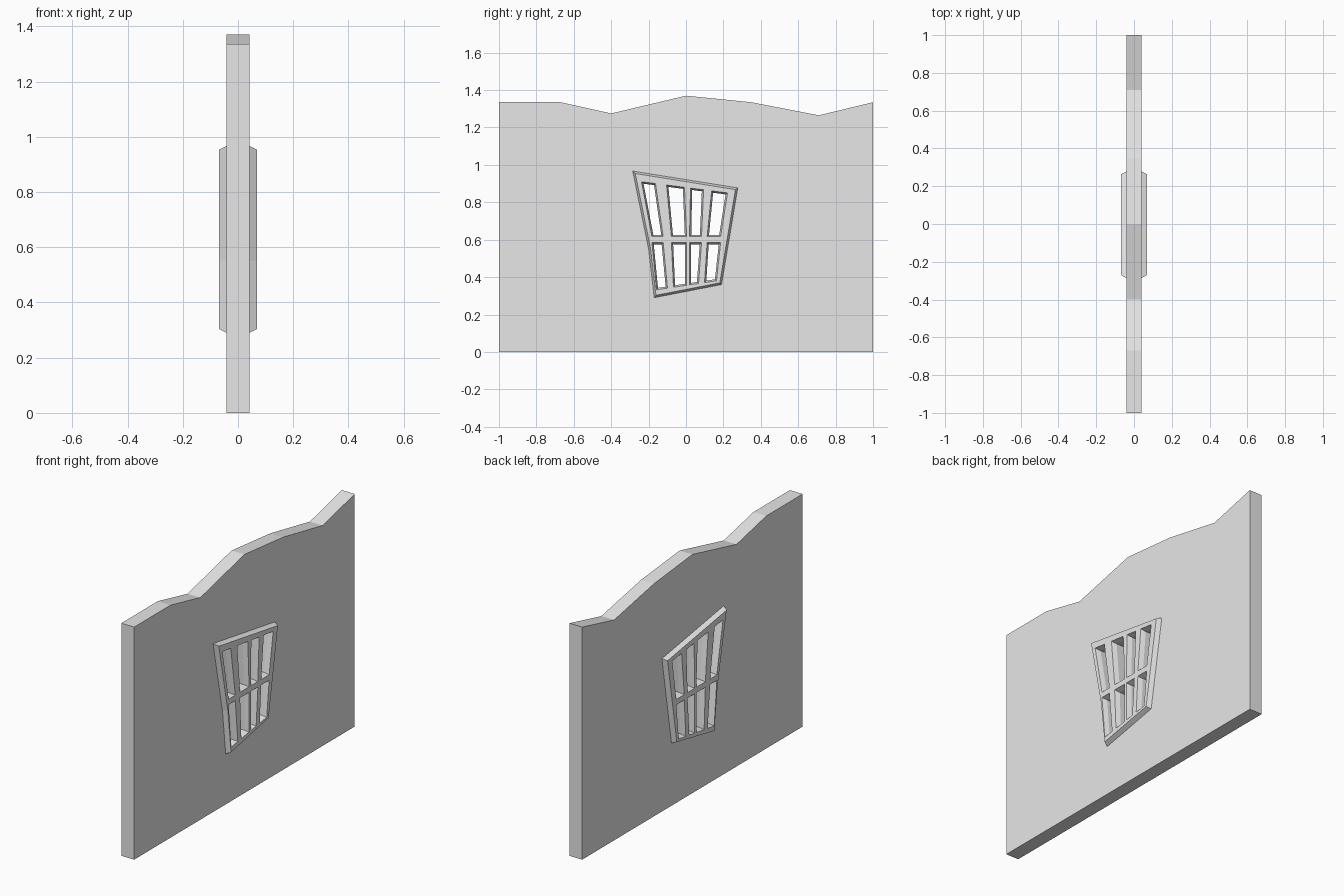
import bpy
import bmesh
from mathutils import Vector

if "Cube" in bpy.data.objects:
    bpy.data.objects.remove(bpy.data.objects["Cube"], do_unlink=True)

plaster = bpy.data.materials.new("light_grey")
plaster.use_nodes = True
plaster.diffuse_color = (0.8, 0.8, 0.8, 1)
plaster.node_tree.nodes["Principled BSDF"].inputs["Base Color"].default_value = (0.8, 0.8, 0.8, 1)

HALF_WALL = 0.041
HALF_FRAME = 0.068


def inset(points, amount):
    """Move every edge of a counter-clockwise (y, z) outline inwards."""
    pts = [Vector(p) for p in points]
    result = []
    for i, p in enumerate(pts):
        a = (p - pts[i - 1]).normalized()
        b = (pts[(i + 1) % len(pts)] - p).normalized()
        na, nb = Vector((-a.y, a.x)), Vector((-b.y, b.x))
        result.append(p + (na + nb) * amount / (1 + na.dot(nb)))
    return result


def prism(name, outlines, layers):
    """Skin each outline through layers of (x, inset amount)."""
    bm = bmesh.new()
    for outline in outlines:
        rings = [[bm.verts.new((x, p[0], p[1])) for p in inset(outline, amount)]
                 for x, amount in layers]
        n = len(outline)
        for low, high in zip(rings, rings[1:]):
            for i in range(n):
                j = (i + 1) % n
                bm.faces.new((low[i], low[j], high[j], high[i]))
        bm.faces.new(rings[0][::-1])
        bm.faces.new(rings[-1])
    bmesh.ops.recalc_face_normals(bm, faces=bm.faces)
    mesh = bpy.data.meshes.new(name)
    bm.to_mesh(mesh)
    bm.free()
    mesh.materials.append(plaster)
    obj = bpy.data.objects.new(name, mesh)
    bpy.context.collection.objects.link(obj)
    return obj


def cut(target, cutter):
    """Subtract the cutter, then discard it."""
    mod = target.modifiers.new("opening", 'BOOLEAN')
    mod.operation = 'DIFFERENCE'
    mod.solver = 'EXACT'
    mod.object = cutter
    bpy.context.view_layer.objects.active = target
    bpy.ops.object.modifier_apply(modifier=mod.name)
    bpy.data.objects.remove(cutter, do_unlink=True)


# Wall slab with a wavy top edge
wall_outline = [(-1, 0), (1, 0), (1, 1.335), (0.71, 1.265), (0.35, 1.335),
                (0, 1.37), (-0.4, 1.275), (-0.67, 1.335), (-1, 1.335)]
wall = prism("wall", [wall_outline], [(-HALF_WALL, 0), (HALF_WALL, 0)])

# Crooked window frame, chamfered on both sides of the wall
frame_outline = [(-0.17, 0.29), (0.19, 0.36), (0.277, 0.877),
                 (-0.285, 0.967), (-0.2, 0.55)]
frame = prism("window_frame", [frame_outline],
              [(-HALF_FRAME, 0.011), (-HALF_WALL, 0),
               (HALF_WALL, 0), (HALF_FRAME, 0.011)])
cut(wall, prism("wall_opening", [frame_outline], [(-0.1, 0.015), (0.1, 0.015)]))

# Two rows of panes: left and right edges at top, middle and bottom
columns = [((-0.238, -0.163), (-0.182, -0.122), (-0.158, -0.099)),
           ((-0.104, -0.008), (-0.078, 0.003), (-0.067, 0.003)),
           ((0.024, 0.094), (0.019, 0.083), (0.019, 0.067)),
           ((0.137, 0.222), (0.113, 0.185), (0.099, 0.163))]


def head(y):
    return (y, 0.879 - 0.13 * y)


def sill(y):
    return (y, 0.356 + 0.15 * y)


panes = []
for top, mid, bottom in columns:
    panes.append([(mid[0], 0.616), (mid[1], 0.616), head(top[1]), head(top[0])])
    panes.append([sill(bottom[0]), sill(bottom[1]), (mid[1], 0.584), (mid[0], 0.584)])
cut(frame, prism("pane_openings", panes,
                 [(-0.075, -0.0025), (-HALF_WALL, 0.009),
                  (HALF_WALL, 0.009), (0.075, -0.0025)]))
